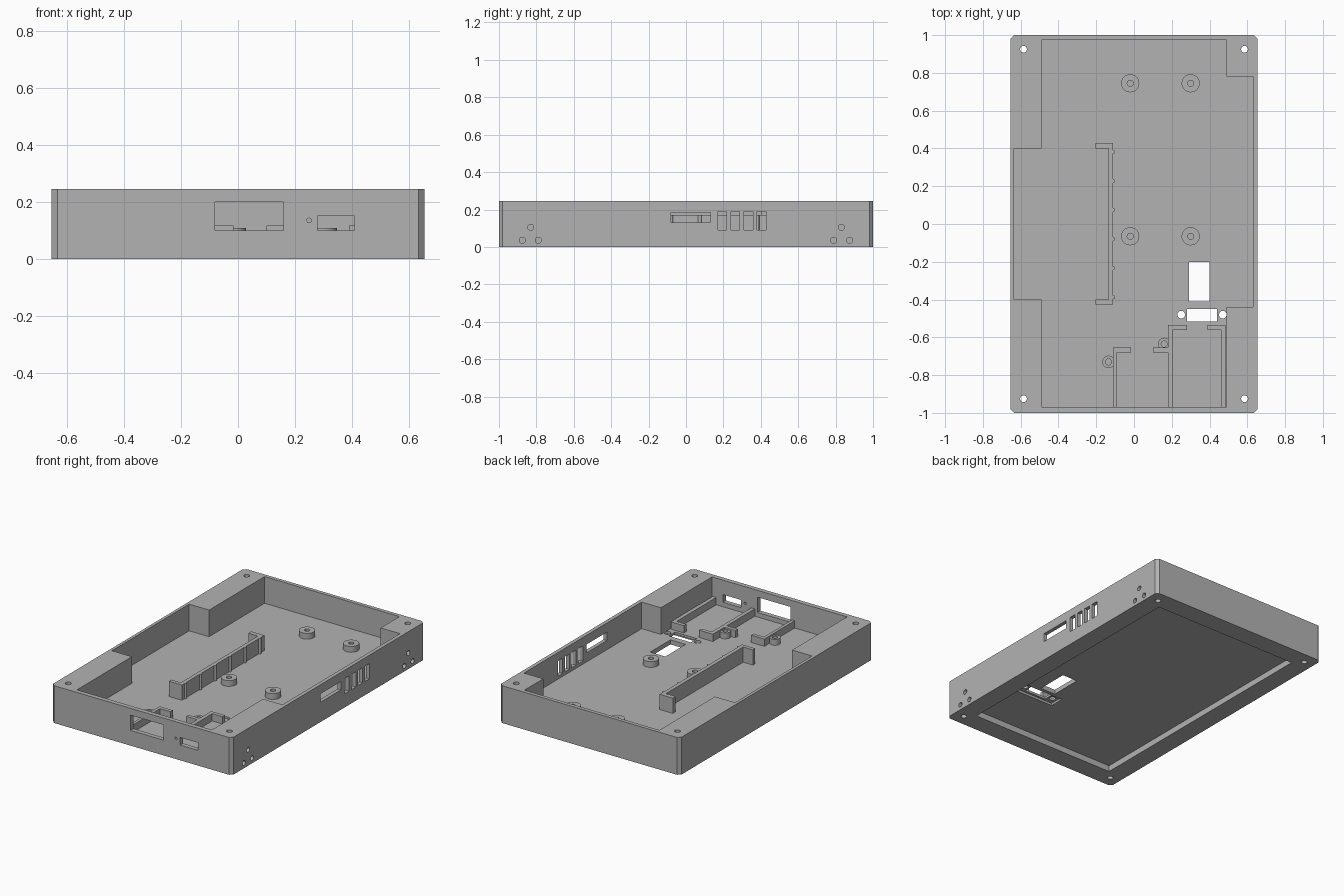
import bpy, bmesh, math

cube = bpy.data.objects.get("Cube")
if cube:
    bpy.data.objects.remove(cube, do_unlink=True)

grey = bpy.data.materials.new("matte grey")
grey.use_nodes = True
colour = (0.45, 0.45, 0.45, 1)
grey.diffuse_color = colour
grey.node_tree.nodes["Principled BSDF"].inputs["Base Color"].default_value = colour

FLOOR, TOP = 0.07, 0.245
SINK = FLOOR - 0.005      # parts are set slightly into the floor


def prism(name, outline, z0, z1):
    """Solid made by raising a flat outline from z0 to z1."""
    bm = bmesh.new()
    base = bm.faces.new([bm.verts.new((x, y, z0)) for x, y in outline])
    up = bmesh.ops.extrude_face_region(bm, geom=[base])["geom"]
    bmesh.ops.translate(bm, vec=(0, 0, z1 - z0),
                        verts=[v for v in up if isinstance(v, bmesh.types.BMVert)])
    bmesh.ops.recalc_face_normals(bm, faces=bm.faces)
    mesh = bpy.data.meshes.new(name)
    bm.to_mesh(mesh)
    bm.free()
    mesh.materials.append(grey)
    ob = bpy.data.objects.new(name, mesh)
    bpy.context.collection.objects.link(ob)
    return ob


def box(name, x0, x1, y0, y1, z0, z1):
    return prism(name, [(x0, y0), (x1, y0), (x1, y1), (x0, y1)], z0, z1)


def rod(name, x, y, r, z0, z1, sides=32):
    turn = [2 * math.pi * i / sides for i in range(sides)]
    return prism(name, [(x + r * math.cos(a), y + r * math.sin(a)) for a in turn], z0, z1)


def cross_rod(name, centre, r, length, axis):
    """Round cutter lying along x or y."""
    ob = rod(name, 0, 0, r, -length / 2, length / 2)
    ob.location = centre
    if axis == "x":
        ob.rotation_euler.y = math.pi / 2
    else:
        ob.rotation_euler.x = math.pi / 2
    return ob


def cut(ob, cutters):
    """Subtract the cutters, keep the result and remove the cutters."""
    for c in cutters:
        c.hide_render = True
        m = ob.modifiers.new("cut", "BOOLEAN")
        m.operation, m.solver, m.object = "DIFFERENCE", "EXACT", c
    bpy.context.view_layer.update()
    deps = bpy.context.evaluated_depsgraph_get()
    mesh = bpy.data.meshes.new_from_object(ob.evaluated_get(deps))
    ob.modifiers.clear()
    ob.data = mesh
    for c in cutters:
        bpy.data.objects.remove(c, do_unlink=True)


def smooth(ob):
    bpy.ops.object.select_all(action="DESELECT")
    ob.select_set(True)
    bpy.context.view_layer.objects.active = ob
    bpy.ops.object.shade_smooth_by_angle(angle=math.radians(30))


# Case: block with chamfered upright corners
W, L, C = 0.655, 1.0, 0.02
case = prism("case", [(-W + C, -L), (W - C, -L), (W, -L + C), (W, L - C),
                      (W - C, L), (-W + C, L), (-W, L - C), (-W, -L + C)], 0, TOP)

# Inner cavity leaving solid corner blocks, and the recess underneath
cutters = [
    prism("cavity", [(-0.49, -0.97), (0.49, -0.97), (0.49, -0.44), (0.63, -0.44),
                     (0.63, 0.78), (0.49, 0.78), (0.49, 0.975), (-0.49, 0.975),
                     (-0.49, 0.4), (-0.635, 0.4), (-0.635, -0.4), (-0.49, -0.4)],
          FLOOR, 0.3),
    box("under_recess", -0.53, 0.53, -0.87, 0.87, -0.1, 0.04),
    # Floor openings
    box("floor_window", 0.29, 0.40, -0.41, -0.20, -0.1, 0.2),
    box("switch_slot", 0.28, 0.44, -0.515, -0.45, -0.1, 0.2),
    box("switch_pocket", 0.215, 0.505, -0.53, -0.435, 0.0, 0.055),
    # Front openings
    box("front_port", -0.08, 0.16, -1.1, -0.95, 0.10, 0.20),
    box("front_small_port", 0.28, 0.41, -1.1, -0.95, 0.10, 0.15),
    cross_rod("front_pin_hole", (0.25, -1, 0.135), 0.008, 0.2, "y"),
    # Right side opening
    box("side_port", 0.6, 0.7, -0.08, 0.13, 0.13, 0.185),
]
for x in (0.25, 0.47):
    cutters.append(rod("switch_screw", x, -0.48, 0.02, -0.1, 0.2))
for i in range(4):
    y = 0.17 + 0.07 * i
    cutters.append(box("vent", 0.6, 0.7, y, y + 0.047, 0.09, 0.19))
for s in (-1, 1):
    for y, z in ((0.79, 0.035), (0.875, 0.035), (0.83, 0.105)):
        cutters.append(cross_rod("side_hole", (W, s * y, z), 0.016, 0.12, "x"))
    for t in (-1, 1):
        cutters.append(rod("corner_screw", s * 0.585, t * 0.925, 0.018, -0.1, 0.4))
cut(case, cutters)
smooth(case)


# Round standoffs with screw holes
def standoff(name, x, y, r):
    ob = rod(name, x, y, r, SINK, 0.108)
    cut(ob, [rod("bore", x, y, 0.016, FLOOR, 0.2)])
    smooth(ob)


for x in (-0.02, 0.30):
    for y in (-0.065, 0.745):
        standoff("board_standoff", x, y, 0.048)
standoff("left_bracket_standoff", -0.135, -0.73, 0.033)
standoff("middle_bracket_standoff", 0.16, -0.635, 0.033)

# Long holder with end arms and small ribs
prism("long_holder", [(-0.11, -0.425), (-0.11, 0.43), (-0.205, 0.43), (-0.205, 0.4),
                      (-0.135, 0.4), (-0.135, -0.4), (-0.205, -0.4), (-0.205, -0.425)],
      SINK, 0.17)
for i in range(6):
    smooth(rod("holder_rib", -0.11, -0.388 + 0.154 * i, 0.01, SINK, 0.17, 16))

# Low brackets behind the front openings
BACK, H = -0.975, 0.118
prism("left_bracket", [(-0.11, BACK), (-0.09, BACK), (-0.09, -0.68), (-0.015, -0.68),
                       (-0.015, -0.655), (-0.11, -0.655)], SINK, H)
prism("middle_bracket", [(0.18, BACK), (0.205, BACK), (0.205, -0.56), (0.28, -0.56),
                         (0.28, -0.535), (0.18, -0.535), (0.18, -0.655),
                         (0.10, -0.655), (0.10, -0.68), (0.18, -0.68)], SINK, H)
prism("right_bracket", [(0.46, BACK), (0.485, BACK), (0.485, -0.535), (0.39, -0.535),
                        (0.39, -0.56), (0.46, -0.56)], SINK, H)
